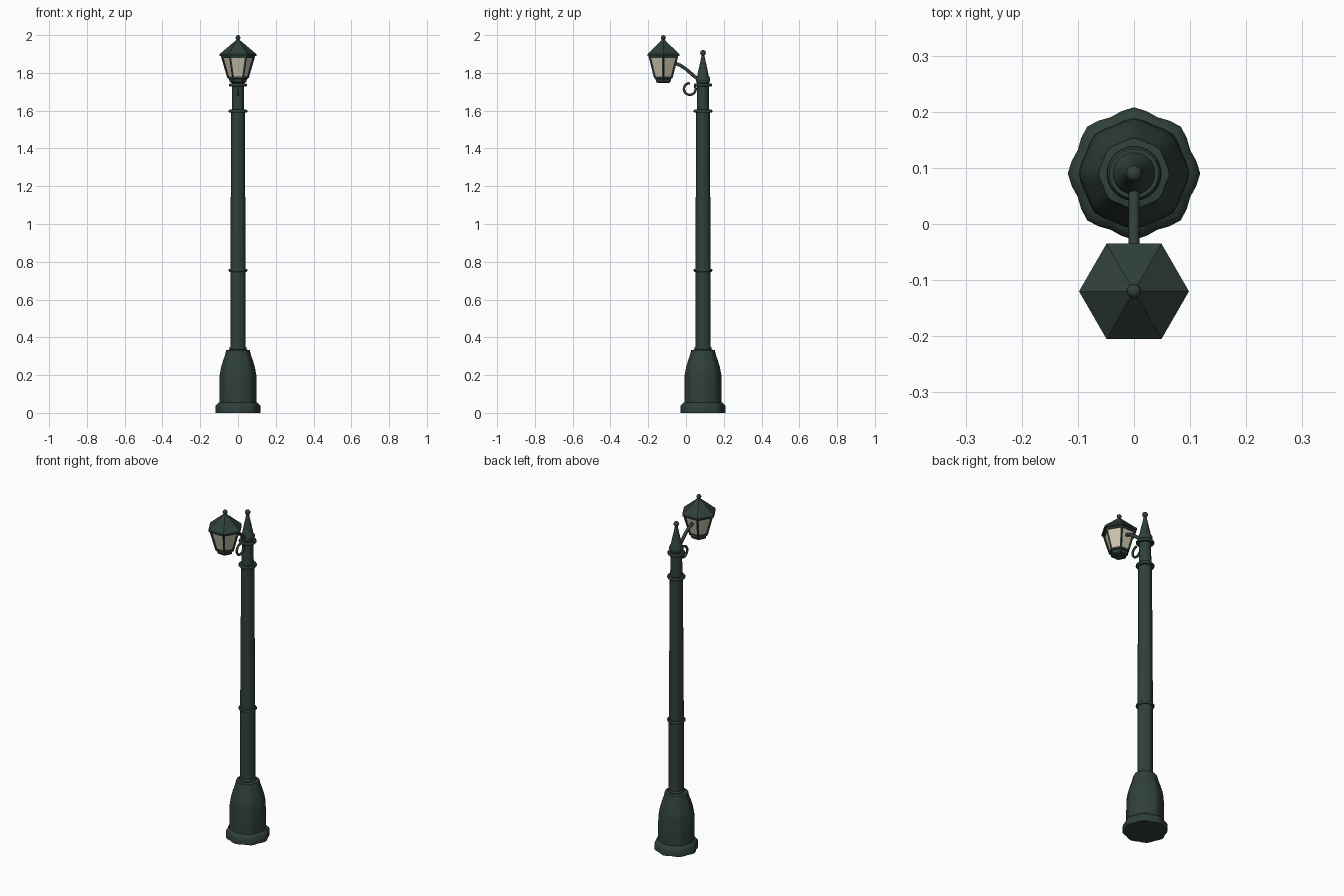
import bpy, bmesh, math
from mathutils import Vector

if "Cube" in bpy.data.objects:
    bpy.data.objects.remove(bpy.data.objects["Cube"])

POST_Y, LAMP_Y = 0.09, -0.12


def material(name, rgb):
    m = bpy.data.materials.new(name)
    m.diffuse_color = (*rgb, 1)
    m.use_nodes = True
    m.node_tree.nodes["Principled BSDF"].inputs["Base Color"].default_value = m.diffuse_color
    return m


GREEN = material("dark_green_iron", (0.029, 0.050, 0.041))
GLASS = material("cream_glass", (0.62, 0.56, 0.43))


def finish(name, bm, mat, smooth=None):
    bmesh.ops.recalc_face_normals(bm, faces=bm.faces)
    me = bpy.data.meshes.new(name)
    bm.to_mesh(me)
    bm.free()
    ob = bpy.data.objects.new(name, me)
    bpy.context.collection.objects.link(ob)
    me.materials.append(mat)
    if smooth:
        bpy.ops.object.select_all(action='DESELECT')
        ob.select_set(True)
        bpy.context.view_layer.objects.active = ob
        bpy.ops.object.shade_smooth_by_angle(angle=math.radians(smooth))
    return ob


def lathe(name, profile, y, sides, mat=GREEN, wave=0.0, lobes=8, smooth=40,
          cap_bottom=True, cap_top=True):
    """Revolve (radius, z) pairs; wave scallops the outline."""
    bm = bmesh.new()
    rings = []
    for r, z in profile:
        ring = []
        for i in range(sides):
            a = math.tau * i / sides
            q = r * (1 + wave * (math.cos(lobes * a) - 1))
            ring.append(bm.verts.new((q * math.cos(a), y + q * math.sin(a), z)))
        rings.append(ring)
    for a, b in zip(rings, rings[1:]):
        for i in range(sides):
            j = (i + 1) % sides
            bm.faces.new((a[i], a[j], b[j], b[i]))
    if cap_bottom:
        bm.faces.new(rings[0])
    if cap_top:
        bm.faces.new(rings[-1])
    return finish(name, bm, mat, smooth)


def ball(name, y, z, r):
    bm = bmesh.new()
    bmesh.ops.create_uvsphere(bm, u_segments=14, v_segments=10, radius=r)
    bmesh.ops.translate(bm, verts=bm.verts, vec=(0, y, z))
    return finish(name, bm, GREEN, 60)


def tube(name, points, r, sides=10):
    """Sweep a round section along (y, z) points."""
    bm = bmesh.new()
    pts = [Vector((0, y, z)) for y, z in points]
    rings = []
    for i, p in enumerate(pts):
        t = (pts[min(i + 1, len(pts) - 1)] - pts[max(i - 1, 0)]).normalized()
        side = Vector((1, 0, 0))
        up = side.cross(t)
        rings.append([bm.verts.new(p + r * (math.cos(k * math.tau / sides) * side
                                            + math.sin(k * math.tau / sides) * up))
                      for k in range(sides)])
    for a, b in zip(rings, rings[1:]):
        for i in range(sides):
            j = (i + 1) % sides
            bm.faces.new((a[i], a[j], b[j], b[i]))
    bm.faces.new(rings[0])
    bm.faces.new(rings[-1])
    return finish(name, bm, GREEN, 50)


def bar(name, a, b, r):
    """Square bar between two points."""
    bm = bmesh.new()
    a, b = Vector(a), Vector(b)
    bmesh.ops.create_cone(bm, cap_ends=True, segments=4, radius1=r, radius2=r,
                          depth=(b - a).length)
    rot = (b - a).to_track_quat('Z', 'Y').to_matrix()
    bmesh.ops.rotate(bm, verts=bm.verts, matrix=rot)
    bmesh.ops.translate(bm, verts=bm.verts, vec=(a + b) / 2)
    return finish(name, bm, GREEN)


# Scalloped pedestal
lathe("plinth", [(0.118, 0), (0.118, 0.038), (0.112, 0.046), (0.099, 0.056)],
      POST_Y, 32, wave=0.04)
lathe("pedestal", [(0.099, 0.05), (0.099, 0.12), (0.097, 0.20), (0.09, 0.24),
                   (0.078, 0.28), (0.069, 0.305), (0.063, 0.332), (0.04, 0.336)],
      POST_Y, 32, wave=0.03)

# Fluted shaft and neck
lathe("shaft", [(0.041, 0.33), (0.041, 0.75), (0.038, 1.2), (0.036, 1.60)],
      POST_Y, 32, wave=0.03)
lathe("neck", [(0.033, 1.59), (0.031, 1.74)], POST_Y, 24)

# Collars around the post
for i, (z, r) in enumerate([(0.342, 0.046), (0.755, 0.049),
                            (1.597, 0.049), (1.737, 0.048)]):
    lathe(f"collar_{i + 1}", [(r - 0.016, z - 0.008), (r - 0.004, z - 0.008), (r, z - 0.003),
                              (r, z + 0.003), (r - 0.004, z + 0.008), (r - 0.016, z + 0.008)],
          POST_Y, 24)

# Pointed finial
lathe("finial", [(0.031, 1.742), (0.038, 1.760), (0.038, 1.772), (0.030, 1.785),
                 (0.022, 1.825), (0.013, 1.865), (0.008, 1.892)], POST_Y, 20)
ball("finial_ball", POST_Y, 1.906, 0.015)

# Curved arm and hanging scroll
tube("arm", [(0.09, 1.758), (0.065, 1.767), (0.045, 1.781), (0.02, 1.803),
             (-0.005, 1.824), (-0.03, 1.840), (-0.055, 1.850), (-0.07, 1.854)], 0.0095)
scroll = [(0.02 + 0.031 * math.cos(math.radians(d)), 1.715 + 0.031 * math.sin(math.radians(d)))
          for d in range(90, 391, 15)]
tube("scroll", scroll + [(0.06, 1.737)], 0.0065, 8)

# Hexagonal lantern
TOP_R, LOW_R, TOP_Z, LOW_Z = 0.086, 0.051, 1.893, 1.778
lathe("lantern_glass", [(LOW_R - 0.003, LOW_Z - 0.005), (TOP_R - 0.004, TOP_Z)],
      LAMP_Y, 6, GLASS, smooth=None)
lathe("lantern_roof", [(0.080, 1.889), (0.098, 1.889), (0.098, 1.899), (0.014, 1.970)],
      LAMP_Y, 6, smooth=None)
lathe("lantern_top_rail", [(TOP_R - 0.002, 1.880), (TOP_R + 0.001, 1.890)],
      LAMP_Y, 6, smooth=None)
lathe("lantern_cup", [(0.036, 1.747), (0.044, 1.753), (0.048, 1.768), (0.054, 1.770),
                      (0.055, 1.781), (0.046, 1.781)], LAMP_Y, 6, smooth=None)
for i in range(6):
    c, s = math.cos(i * math.tau / 6), math.sin(i * math.tau / 6)
    bar(f"lantern_bar_{i + 1}", (LOW_R * c, LAMP_Y + LOW_R * s, LOW_Z - 0.004),
        (TOP_R * c, LAMP_Y + TOP_R * s, TOP_Z), 0.006)
lathe("lantern_spike", [(0.014, 1.965), (0.008, 1.980)], LAMP_Y, 14)
ball("lantern_ball", LAMP_Y, 1.987, 0.013)
